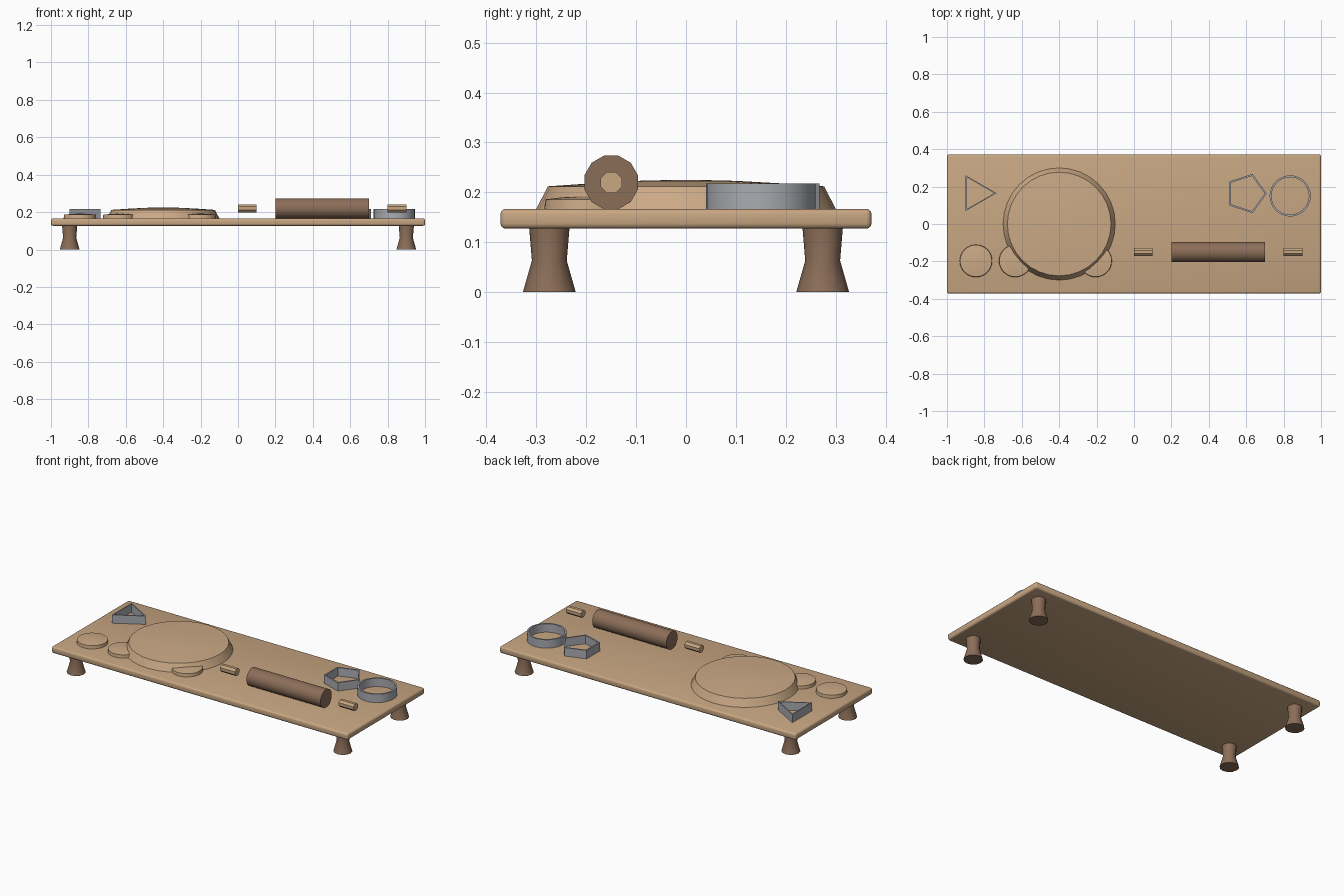
import bpy, bmesh, math
from mathutils import Matrix, Vector

cube = bpy.data.objects.get("Cube")
if cube:
    bpy.data.objects.remove(cube, do_unlink=True)


def material(name, rgb, rough=0.7):
    m = bpy.data.materials.new(name)
    m.use_nodes = True
    m.diffuse_color = (*rgb, 1)
    bsdf = m.node_tree.nodes["Principled BSDF"]
    bsdf.inputs["Base Color"].default_value = (*rgb, 1)
    bsdf.inputs["Roughness"].default_value = rough
    return m


LIGHT_WOOD = material("light wood", (0.58, 0.385, 0.225))
DOUGH = material("dough", (0.60, 0.40, 0.24))
DARK_WOOD = material("dark wood", (0.26, 0.155, 0.098))
METAL = material("grey metal", (0.40, 0.41, 0.44))

TOP = 0.167  # height of the board's upper face


def finish(name, bm, mat, matrix=Matrix(), angle=35):
    bmesh.ops.recalc_face_normals(bm, faces=bm.faces)
    mesh = bpy.data.meshes.new(name)
    bm.to_mesh(mesh)
    bm.free()
    mesh.materials.append(mat)
    obj = bpy.data.objects.new(name, mesh)
    obj.matrix_world = matrix
    bpy.context.collection.objects.link(obj)
    bpy.ops.object.select_all(action="DESELECT")
    obj.select_set(True)
    bpy.context.view_layer.objects.active = obj
    bpy.ops.object.shade_smooth_by_angle(angle=math.radians(angle))
    return obj


def lathe(name, profile, sides, mat, matrix, phase=0.0, closed=False, angle=35):
    """Spin (radius, z) points about z; open profiles are capped at each end."""
    bm = bmesh.new()
    rings = []
    for r, z in profile:
        ring = []
        for i in range(sides):
            a = math.tau * (i + phase) / sides
            ring.append(bm.verts.new((r * math.cos(a), r * math.sin(a), z)))
        rings.append(ring)
    pairs = list(zip(rings, rings[1:]))
    if closed:
        pairs.append((rings[-1], rings[0]))
    else:
        bm.faces.new(rings[0])
        bm.faces.new(rings[-1])
    for low, high in pairs:
        for i in range(sides):
            j = (i + 1) % sides
            bm.faces.new((low[i], low[j], high[j], high[i]))
    return finish(name, bm, mat, matrix, angle)


def at(x, y, z):
    return Matrix.Translation((x, y, z))


# Board with rounded edges
bm = bmesh.new()
bmesh.ops.create_cube(bm, size=1)
bmesh.ops.scale(bm, vec=Vector((2, 0.744, 0.04)), verts=bm.verts)
bmesh.ops.bevel(bm, geom=bm.edges[:], offset=0.011, segments=3,
                profile=0.5, affect="EDGES")
finish("board", bm, LIGHT_WOOD, at(0, 0, TOP - 0.02))

# Four waisted legs
for side, x in (("left", 0.9), ("right", -0.9)):
    for end, y in (("front", -0.274), ("back", 0.274)):
        lathe(f"{end}_{side}_leg", [(0.053, 0), (0.035, 0.063), (0.041, 0.135)],
              12, DARK_WOOD, at(x, y, 0))

# Rolled-out dough: sloped rim with a gently domed top
lathe("dough_sheet", [(0.3, 0), (0.277, 0.045), (0.19, 0.051),
                      (0.1, 0.056), (0.02, 0.058)],
      32, DOUGH, at(-0.4, 0, TOP))

# Small dough rounds
for i, x in enumerate((-0.845, -0.635, -0.205)):
    lathe(f"dough_round_{i + 1}", [(0.087, 0), (0.085, 0.019), (0.05, 0.023), (0.01, 0.025)],
          32, DOUGH, at(x, -0.197, TOP))

# Rolling pin lying along x, with separate handles
along_x = Matrix.Rotation(math.pi / 2, 4, "Y")
for name, x, length, radius, sides, mat in (
        ("rolling_pin", 0.2, 0.5, 0.0555, 12, DARK_WOOD),
        ("right_pin_handle", 0.0, 0.1, 0.023, 8, LIGHT_WOOD),
        ("left_pin_handle", 0.8, 0.1, 0.023, 8, LIGHT_WOOD)):
    lathe(name, [(radius, 0), (radius, length)], sides, mat,
          at(x, -0.15, 0.22) @ along_x, phase=0.5)

# Metal pastry cutters: open, thin-walled rings
for name, x, y, radius, wall, sides in (
        ("triangle_cutter", -0.845, 0.165, 0.11, 0.012, 3),
        ("pentagon_cutter", 0.6, 0.163, 0.11, 0.011, 5),
        ("round_cutter", 0.835, 0.15, 0.11, 0.01, 32)):
    lathe(name, [(radius, 0), (radius, 0.052), (radius - wall, 0.052), (radius - wall, 0)],
          sides, METAL, at(x, y, TOP - 0.001), closed=True)
